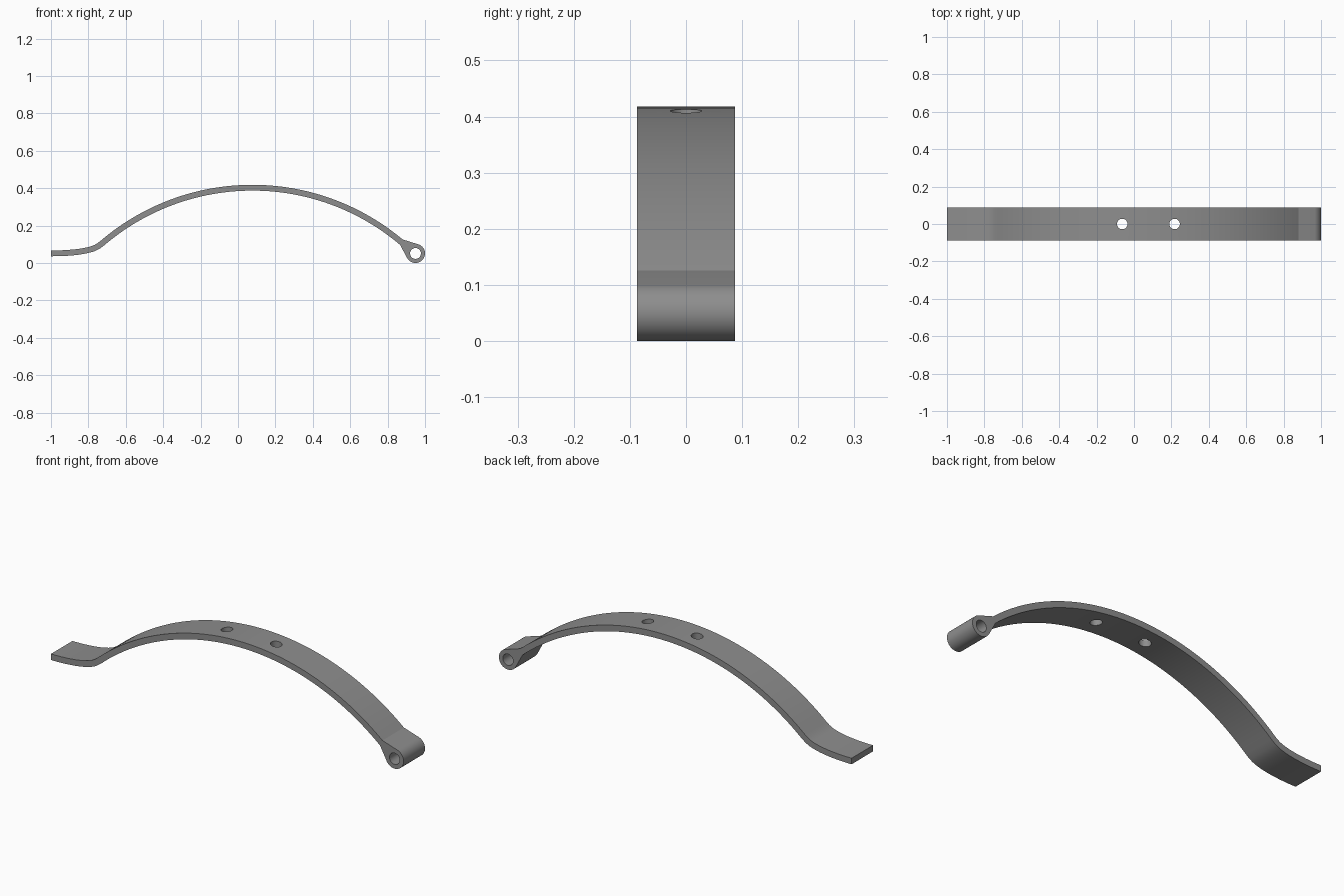
import bpy, bmesh, math
from mathutils import Vector

if "Cube" in bpy.data.objects:
    bpy.data.objects.remove(bpy.data.objects["Cube"])

HALF_W = 0.087            # half width of the strap
T = 0.031                 # strap thickness
CX, CZ, R = 0.077, -0.832, 1.25   # bow circle (outer radius)
EYE, EYE_R, BORE_R = Vector((0.949, 0.051)), 0.051, 0.029

steel = bpy.data.materials.new("grey_steel")
steel.diffuse_color = (0.27, 0.27, 0.27, 1)
steel.use_nodes = True
steel.node_tree.nodes["Principled BSDF"].inputs["Base Color"].default_value = steel.diffuse_color


def arc(c, r, a0, a1, n):
    """Points on a circle from angle a0 to a1 in degrees."""
    return [Vector((c[0] + r * math.cos(math.radians(a0 + (a1 - a0) * i / n)),
                    c[1] + r * math.sin(math.radians(a0 + (a1 - a0) * i / n))))
            for i in range(n + 1)]


def bow_angle(x, r):
    return math.degrees(math.acos((x - CX) / r))


# Flared tail: centreline offset to both sides
tail = [Vector(p) for p in [(-1, .0515), (-.97, .0517), (-.94, .0525), (-.91, .0542),
        (-.88, .0567), (-.855, .0595), (-.83, .0633), (-.81, .0671), (-.79, .0722),
        (-.775, .0768), (-.76, .083), (-.745, .0915)]]
upper, lower = [], []
for i, p in enumerate(tail):
    d = (tail[min(i + 1, len(tail) - 1)] - tail[max(i - 1, 0)]).normalized()
    if i == 0:
        d = Vector((1, 0))
    n = Vector((-d.y, d.x)) * T / 2
    upper.append(p + n)
    lower.append(p - n)

# Closed side profile: tail top, bow top, eye, bow underside, tail underside
ri = R - T
outline = (upper
           + arc((CX, CZ), R, bow_angle(-.737, R), bow_angle(.88, R), 56)
           + arc(EYE, EYE_R, 71, -155, 36)
           + arc((CX, CZ), ri, bow_angle(.867, ri), bow_angle(-.715, ri), 56)
           + lower[::-1])
bore = arc(EYE, BORE_R, 0, 360, 36)[:-1]

# Extrude the profile, with the eye bore as an inner loop
curve = bpy.data.curves.new("spring_profile", 'CURVE')
curve.dimensions = '2D'
curve.fill_mode = 'BOTH'
curve.extrude = HALF_W
for loop in (outline, bore):
    s = curve.splines.new('POLY')
    s.points.add(len(loop) - 1)
    for pt, p in zip(s.points, loop):
        pt.co = (p.x, p.y, 0, 1)
    s.use_cyclic_u = True
profile = bpy.data.objects.new("spring_profile", curve)
bpy.context.collection.objects.link(profile)
bpy.context.view_layer.update()
mesh = bpy.data.meshes.new_from_object(
    profile.evaluated_get(bpy.context.evaluated_depsgraph_get()))
bpy.data.objects.remove(profile)

bm = bmesh.new()
bm.from_mesh(mesh)
bmesh.ops.remove_doubles(bm, verts=bm.verts, dist=1e-5)
for v in bm.verts:
    v.co = (v.co.x, -v.co.z, v.co.y)
bmesh.ops.recalc_face_normals(bm, faces=bm.faces)
bm.to_mesh(mesh)
bm.free()
strap = bpy.data.objects.new("spring_strap", mesh)
bpy.context.collection.objects.link(strap)
mesh.materials.clear()
mesh.materials.append(steel)

# Two bolt holes through the crown
cutters = []
for side in (-1, 1):
    bpy.ops.mesh.primitive_cylinder_add(vertices=32, radius=0.028, depth=0.3,
                                        location=(CX + side * 0.14, 0, 0.4))
    cut = bpy.context.object
    cut.name = "bolt_hole_cutter"
    cut.hide_render = True
    cut.data.materials.append(steel)
    mod = strap.modifiers.new("bolt_hole", 'BOOLEAN')
    mod.object = cut
    mod.operation = 'DIFFERENCE'
    mod.solver = 'EXACT'
    cutters.append(cut)

bpy.ops.object.select_all(action='DESELECT')
strap.select_set(True)
bpy.context.view_layer.objects.active = strap
for mod in list(strap.modifiers):
    bpy.ops.object.modifier_apply(modifier=mod.name)
for cut in cutters:
    bpy.data.objects.remove(cut)
bpy.ops.object.shade_smooth_by_angle(angle=math.radians(20))
